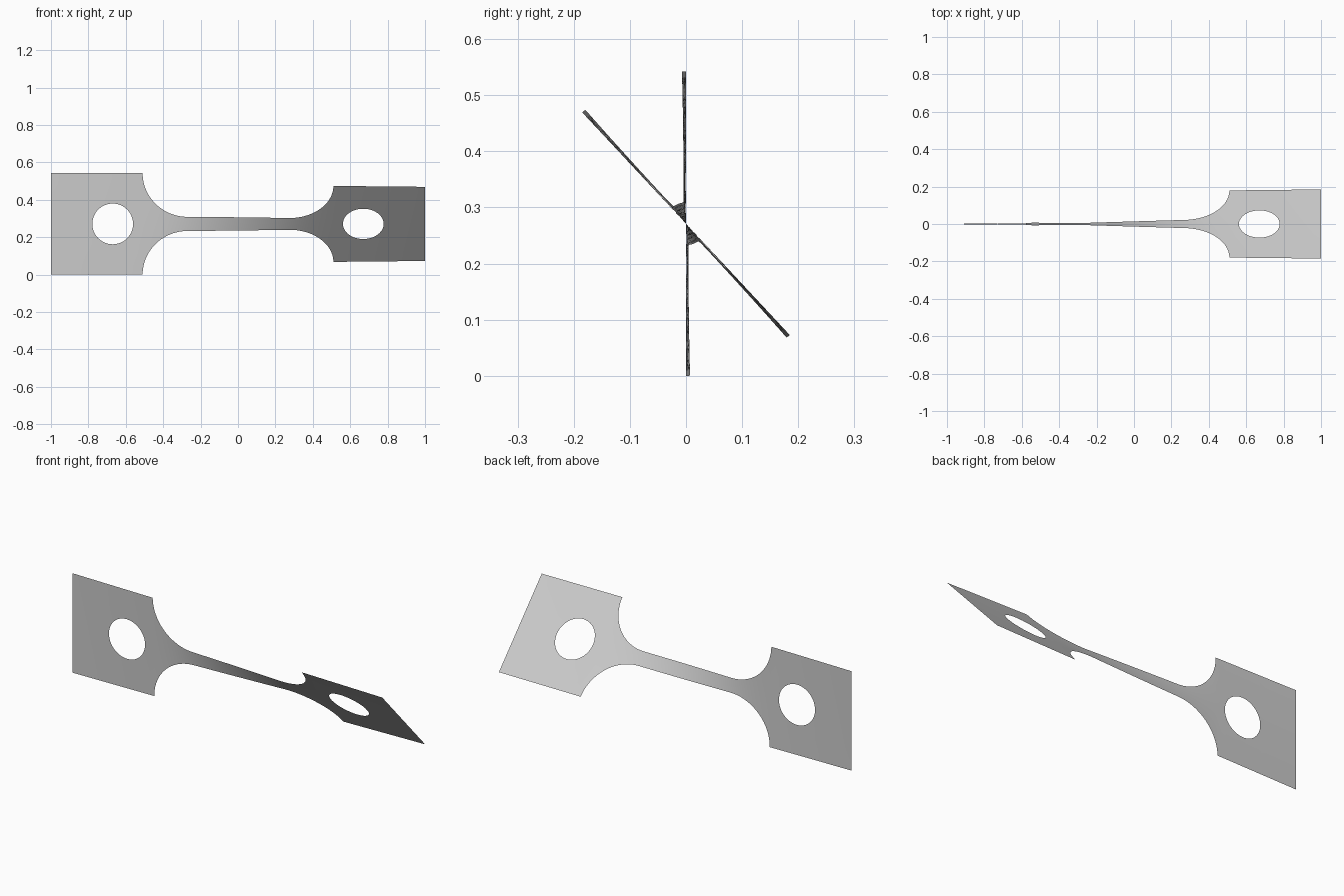
import bpy, bmesh
from math import sin, cos, pi, sqrt, radians

cube = bpy.data.objects.get("Cube")
if cube:
    bpy.data.objects.remove(cube)

HALF_H = 0.271                 # half height of the end plates
NECK_H, NECK_X = 0.038, 0.27   # half height and half length of the narrow neck
PLATE_X = 0.51                 # where the end plates begin
HOLE_X, HOLE_R = 0.67, 0.109
TWIST = radians(43)
ROWS = 5


def half_height(x):
    """Outline: neck, concave fillet, then square plate."""
    u = (abs(x) - NECK_X) / (PLATE_X - NECK_X)
    if u <= 0:
        return NECK_H
    if u >= 1:
        return HALF_H
    return NECK_H + (HALF_H - NECK_H) * (1 - sqrt(1 - u * u))


def hole_height(x):
    return sqrt(max(0, HOLE_R ** 2 - (abs(x) - HOLE_X) ** 2))


def spread(a, b, n):
    return [a + (b - a) * i / n for i in range(n)]


# Columns along one half, denser on the curves, then mirrored
half = spread(0, NECK_X, 16)
half += [NECK_X + (PLATE_X - NECK_X) * sin(pi / 2 * i / 20) for i in range(20)]
half += spread(PLATE_X, HOLE_X - HOLE_R, 2)
half += [HOLE_X - HOLE_R * cos(pi * i / 24) for i in range(24)]
half += spread(HOLE_X + HOLE_R, 1, 6) + [1]
xs = [-x for x in reversed(half[1:])] + half

# Twist builds up fastest where the strip is narrowest
turn = [0]
for a, b in zip(xs, xs[1:]):
    m = (a + b) / 2
    stiffness = half_height(m) * (2.2 if abs(m) > PLATE_X else 1)
    turn.append(turn[-1] + (b - a) / stiffness)
angles = [TWIST * t / turn[-1] for t in turn]

# Upper and lower strips, parted by the holes and welded elsewhere
bm = bmesh.new()
for side in (1, -1):
    previous = None
    for x, angle in zip(xs, angles):
        g, h = hole_height(x), half_height(x)
        column = []
        for r in range(ROWS + 1):
            s = side * (g + (h - g) * r / ROWS)
            column.append(bm.verts.new((x, -s * sin(angle), HALF_H + s * cos(angle))))
        if previous:
            for r in range(ROWS):
                quad = [previous[r], column[r], column[r + 1], previous[r + 1]]
                bm.faces.new(quad if side > 0 else quad[::-1])
        previous = column
bmesh.ops.remove_doubles(bm, verts=bm.verts, dist=0.0001)
for face in bm.faces:
    face.smooth = True

mesh = bpy.data.meshes.new("twisted_strip")
bm.to_mesh(mesh)
bm.free()
strip = bpy.data.objects.new("twisted_strip", mesh)
bpy.context.collection.objects.link(strip)

# Plain grey metal
grey = bpy.data.materials.new("light_grey")
grey.use_nodes = True
colour = (0.6, 0.6, 0.6, 1)
grey.diffuse_color = colour
grey.node_tree.nodes["Principled BSDF"].inputs["Base Color"].default_value = colour
mesh.materials.append(grey)
